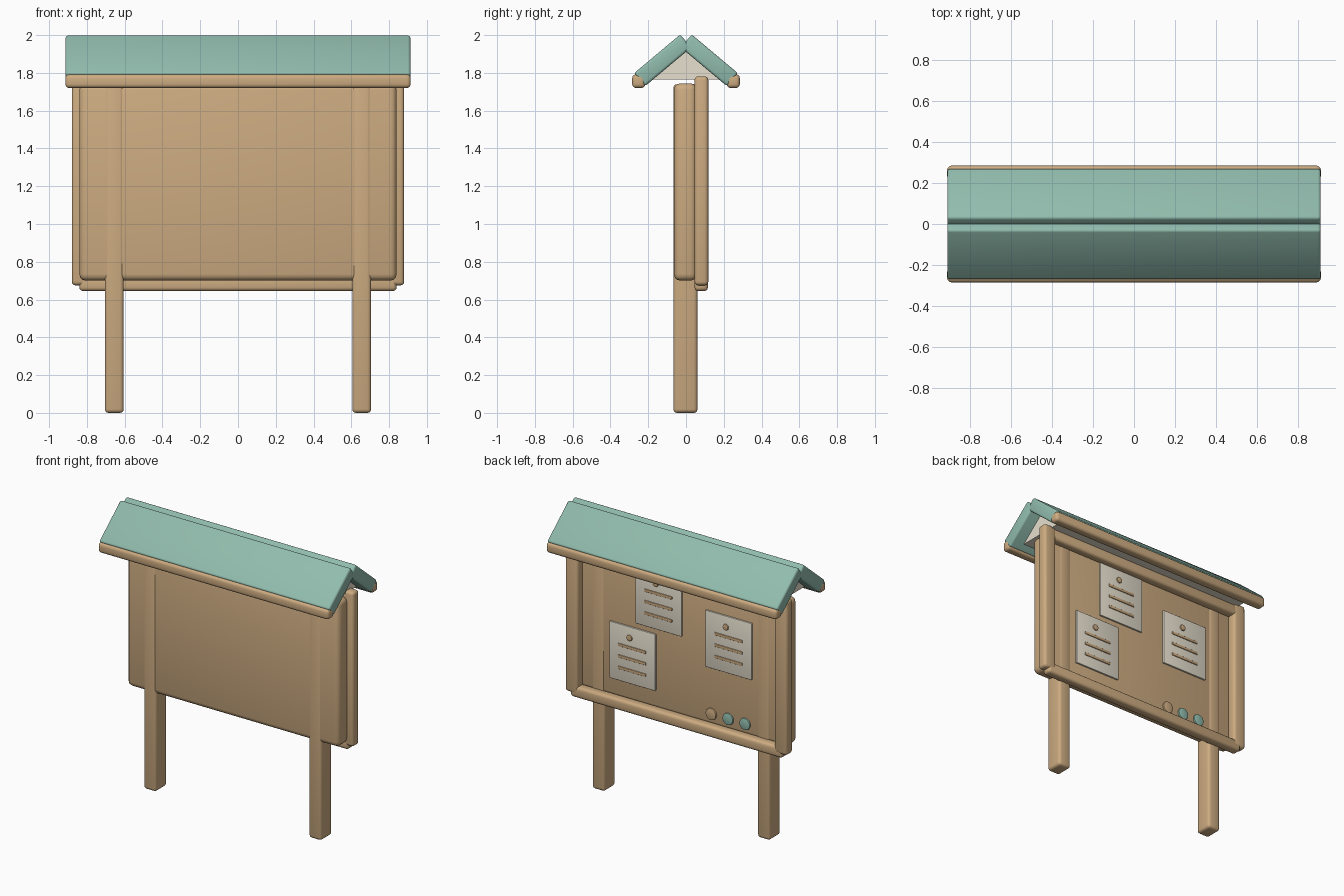
import bpy
from math import radians

cube = bpy.data.objects.get("Cube")
if cube:
    bpy.data.objects.remove(cube)


def material(name, rgb):
    m = bpy.data.materials.new(name)
    m.use_nodes = True
    m.diffuse_color = (*rgb, 1)
    m.node_tree.nodes["Principled BSDF"].inputs["Base Color"].default_value = (*rgb, 1)
    return m


wood = material("tan wood", (0.61, 0.41, 0.22))
green = material("sage green", (0.283, 0.503, 0.418))
white = material("warm white", (0.85, 0.79, 0.66))


def finish(name, mat, bevel, segments=3):
    ob = bpy.context.object
    ob.name = name
    ob.data.materials.append(mat)
    if bevel:
        mod = ob.modifiers.new("Bevel", "BEVEL")
        mod.width = bevel
        mod.segments = segments
        mod.limit_method = "ANGLE"
        bpy.ops.object.modifier_apply(modifier=mod.name)
        bpy.ops.object.shade_smooth_by_angle(angle=radians(35))
    return ob


def box(name, x, y, z, mat, bevel=0.02):
    """Rounded box from (low, high) pairs on each axis."""
    spans = (x, y, z)
    bpy.ops.mesh.primitive_cube_add(size=1, location=[(a + b) / 2 for a, b in spans])
    bpy.context.object.scale = [b - a for a, b in spans]
    bpy.ops.object.transform_apply(location=False, rotation=False, scale=True)
    return finish(name, mat, bevel)


def disc(name, x, y, z, radius, depth, mat):
    bpy.ops.mesh.primitive_cylinder_add(vertices=24, radius=radius, depth=depth,
                                        location=(x, y, z), rotation=(radians(90), 0, 0))
    return finish(name, mat, depth * 0.4, 2)


# Board and the two posts running through it
box("board", (-0.84, 0.84), (-0.064, 0.058), (0.70, 1.745), wood, 0.035)
for side, s in (("left", 1), ("right", -1)):
    box(f"{side}_post", (s * 0.655 - 0.05, s * 0.655 + 0.05), (-0.067, 0.061), (0, 1.74), wood)
    # Upright frame rails on the back
    box(f"{side}_frame_rail", (s * 0.83 - 0.05, s * 0.83 + 0.05), (0.045, 0.118), (0.675, 1.782), wood)

# Horizontal frame rails
for name, low in (("bottom_frame_rail", 0.645), ("top_frame_rail", 1.69)):
    box(name, (-0.84, 0.84), (0.045, 0.116), (low, low + 0.08), wood)

# Pitched roof with an eave beam under each slope
for side, s in (("front", -1), ("back", 1)):
    slab = box(f"{side}_roof_slab", (-0.913, 0.913), (-0.16, 0.16), (-0.045, 0.045), green, 0.014)
    slab.location = (0, s * 0.124, 1.866)
    slab.rotation_euler.x = -s * radians(40)
    box(f"{side}_eave_beam", (-0.914, 0.914), (s * 0.25 - 0.035, s * 0.25 + 0.035),
        (1.72, 1.792), wood)

# Triangular filler under the roof
profile = ((-0.19, 1.765), (0.19, 1.765), (0, 1.915))
verts = [(x, y, z) for x in (-0.82, 0.82) for y, z in profile]
mesh = bpy.data.meshes.new("gable_filler")
mesh.from_pydata(verts, [], [(0, 2, 1), (3, 4, 5), (0, 1, 4, 3), (1, 2, 5, 4), (2, 0, 3, 5)])
filler = bpy.data.objects.new("gable_filler", mesh)
mesh.materials.append(white)
bpy.context.collection.objects.link(filler)

# Notices: sheet, pin and three written lines, placed by centre
for i, (x, z) in enumerate(((0.17, 1.485), (0.378, 1.04), (-0.386, 1.322)), 1):
    box(f"notice_{i}_sheet", (x - 0.183, x + 0.183), (0.056, 0.07), (z - 0.203, z + 0.203), white, 0.003)
    disc(f"notice_{i}_pin", x + 0.02, 0.073, z + 0.125, 0.022, 0.014, wood)
    for k in range(3):
        h = z + 0.055 - k * 0.082
        box(f"notice_{i}_line_{k + 1}", (x - 0.11, x + 0.11), (0.067, 0.076),
            (h - 0.01, h + 0.01), wood, 0.003)

# Row of round buttons low on the board
for i, mat in enumerate((wood, green, green)):
    disc(f"button_{i + 1}", -0.244 - i * 0.134, 0.063, 0.788, 0.042, 0.016, mat)
